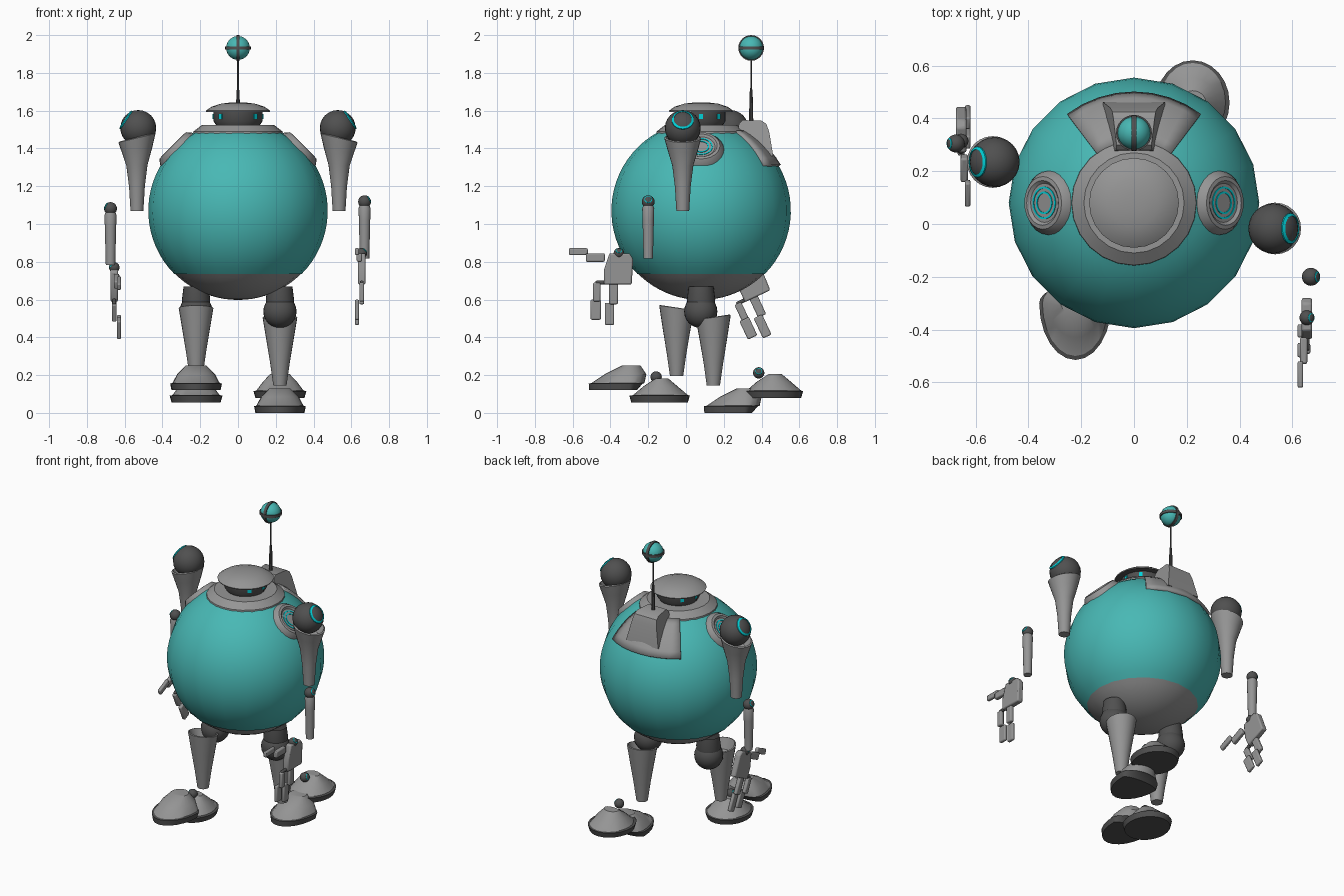
import bpy, bmesh
from math import sin, cos, pi, radians
from mathutils import Vector, Matrix

cube = bpy.data.objects.get("Cube")
if cube:
    bpy.data.objects.remove(cube, do_unlink=True)


def material(name, r, g, b):
    m = bpy.data.materials.new(name)
    m.use_nodes = True
    m.diffuse_color = (r, g, b, 1)
    m.node_tree.nodes["Principled BSDF"].inputs["Base Color"].default_value = (r, g, b, 1)
    return m


teal = material("teal_shell", .065, .48, .46)
gray = material("light_gray", .3, .3, .3)
dark = material("dark_gray", .08, .08, .08)
cyan = material("bright_cyan", 0, .65, .7)
parts = []


def finish(name, bm, mats, loc=(0, 0, 0), axis=(0, 0, 1)):
    bmesh.ops.remove_doubles(bm, verts=bm.verts, dist=1e-5)
    bmesh.ops.recalc_face_normals(bm, faces=bm.faces)
    mesh = bpy.data.meshes.new(name)
    bm.to_mesh(mesh)
    bm.free()
    for m in mats:
        mesh.materials.append(m)
    ob = bpy.data.objects.new(name, mesh)
    bpy.context.collection.objects.link(ob)
    turn = Vector((0, 0, 1)).rotation_difference(Vector(axis))
    ob.matrix_world = Matrix.Translation(loc) @ turn.to_matrix().to_4x4()
    parts.append(ob)
    return ob


def skin(bm, rings, band_mats=()):
    """Bridge successive closed rings of points with faces."""
    loops = [[bm.verts.new(p) for p in ring] for ring in rings]
    n = len(loops[0])
    for b, (lo, hi) in enumerate(zip(loops, loops[1:])):
        for i in range(n):
            quad = (lo[i], lo[(i + 1) % n], hi[(i + 1) % n], hi[i])
            bm.faces.new(quad).material_index = band_mats[b] if band_mats else 0
    return loops


def lathe(name, profile, mat, loc=(0, 0, 0), axis=(0, 0, 1), seg=24, slant=(0, 0)):
    """Spin a (radius, height) profile; slant tips the upper end."""
    bm = bmesh.new()
    top = max(z for r, z in profile)
    rings = []
    for r, z in profile:
        ring = []
        for i in range(seg):
            x, y = r * cos(2 * pi * i / seg), r * sin(2 * pi * i / seg)
            ring.append((x, y, z + (slant[0] * x + slant[1] * y) * (z / top) ** 3 if any(slant) else z))
        rings.append(ring)
    skin(bm, rings)
    return finish(name, bm, [mat], loc, axis)


def arc(radius, start, end, steps):
    angles = [radians(start + (end - start) * i / steps) for i in range(steps + 1)]
    return [(radius * sin(a), radius * cos(a)) for a in angles]


def ball(name, radius, mat, loc):
    return lathe(name, arc(radius, 0, 180, 12), mat, loc)


def band(name, inner, outer, z, thick, mat, loc, axis=(0, 0, 1)):
    ring = [(inner, z - thick), (outer, z - thick), (outer, z + thick), (inner, z + thick), (inner, z - thick)]
    return lathe(name, ring, mat, loc, axis)


def joint(name, radius, loc, axis):
    """Dark ball joint with a glowing ring on one side."""
    ring = [(.61, .77), (.61, .84), (.5, .9), (.5, .84)]
    return [ball(name, radius, dark, loc),
            lathe(name + "_ring", [(r * radius, z * radius) for r, z in ring], cyan, loc, axis)]


def prism(name, outline, mat, loc=(0, 0, 0)):
    """Side outline of (y, z, half width) points, closed on both sides."""
    bm = bmesh.new()
    loops = skin(bm, [[(w * s, y, z) for y, z, w in outline] for s in (-1, 1)])
    for loop in loops:
        bm.faces.new(loop)
    return finish(name, bm, [mat], loc)


def bevel(ob, width):
    mod = ob.modifiers.new("soft_edges", "BEVEL")
    mod.width, mod.segments = width, 2
    return ob


def box(name, x, y0, y1, z0, z1, half, mat):
    return bevel(prism(name, [(y0, z0, half), (y1, z0, half), (y1, z1, half), (y0, z1, half)], mat, (x, 0, 0)), .007)


def foot_piece(name, rings, loc):
    """Oval rings of (z, half width, front length, back length)."""
    bm = bmesh.new()
    n = 24
    pts = [[(w * cos(2 * pi * i / n), (b if i < n / 2 else f) * sin(2 * pi * i / n), z) for i in range(n)]
           for z, w, f, b in rings]
    loops = skin(bm, pts, (1, 1, 0, 0))
    bm.faces.new(loops[0]).material_index = 1
    bm.faces.new(loops[-1])
    return finish(name, bm, [gray, dark], loc)


# Round body with lower cap and collar
centre = Vector((0, .08, 1.07))
lathe("body_shell", arc(.475, 28, 135, 20), teal, centre, seg=20)
lathe("body_lower_cap", arc(.472, 134, 180, 10), gray, centre, seg=20)
lathe("collar", [(.238, .405), (.236, .42), (.19, .455), (0, .455)], gray, centre)

# Neck, hat and lights
lathe("neck", [(.11, 1.515), (.13, 1.545), (.13, 1.6)], dark, (0, .08, 0))
lathe("hat_underside", [(.12, 1.592), (.168, 1.596)], dark, (0, .08, 0))
lathe("hat", [(.168, 1.594), (.17, 1.6), (.14, 1.621), (.09, 1.637), (.04, 1.643), (0, 1.644)], gray, (0, .08, 0))
for k in (-3, -2, -1, 1, 2, 3):
    a = radians(45 * k)
    light = box("neck_light", 0, -.004, .004, -.013, .013, .011, cyan)
    light.modifiers.clear()
    light.matrix_world = Matrix.Translation((.13 * sin(a), .08 - .13 * cos(a), 1.57)) @ Matrix.Rotation(a, 4, "Z")

# Back plate following the shell, and the antenna pack
bm = bmesh.new()
grid = [[bm.verts.new(Vector((sin(p) * sin(a), sin(p) * cos(a), cos(p))) * .487)
         for a in [radians(-37 + 74 * i / 8) for i in range(9)]]
        for p in [radians(29 + 31 * j / 6) for j in range(7)]]
for r0, r1 in zip(grid, grid[1:]):
    for i in range(8):
        bm.faces.new((r0[i], r0[i + 1], r1[i + 1], r1[i]))
plate = finish("back_plate", bm, [gray], centre)
solid = plate.modifiers.new("thickness", "SOLIDIFY")
solid.thickness, solid.offset = .025, -1
prism("antenna_pack", [(.27, 1.46, .085), (.28, 1.53, .068), (.3, 1.55, .066), (.4, 1.547, .078), (.425, 1.53, .082),
                       (.44, 1.49, .09), (.462, 1.36, .118), (.4, 1.36, .115)], gray)

# Antenna
tip = (0, .345, 1.932)
lathe("antenna_rod", [(.012, 1.53), (.011, 1.6), (.008, 1.7), (.005, 1.72), (.004, 1.88)], dark, (0, .345, 0), seg=10)
ball("antenna_ball", .063, teal, tip)
band("antenna_ring_flat", .058, .068, 0, .009, dark, tip)
band("antenna_ring_upright", .058, .068, 0, .009, dark, tip, (1, 0, 0))

# Shared limb shapes
upper_arm = [(0, 0), (.034, 0), (.042, .13), (.056, .24), (.08, .32), (.098, .385), (.09, .39), (.06, .33), (0, .31)]
thigh = [(0, 0), (.035, 0), (.052, .12), (.072, .24), (.092, .36), (.084, .363), (.06, .3), (0, .28)]
forearm = [(0, 0), (.025, 0), (.03, .2), (.032, .265), (.024, .285), (0, .285)]
toe = [(0, .13, .213, .04), (.035, .137, .215, .07), (.038, .125, .2, .08), (.085, .1, .13, .09), (.13, .055, .04, .06)]
heel = [(0, .13, .15, .15), (.035, .14, .16, .16), (.038, .125, .14, .15), (.085, .09, .085, .095), (.127, .05, .02, .045)]


def hand(side, wrist, swing):
    """Palm, two jointed fingers and a thumb around the wrist."""
    inner = -side * .025
    edge = [(-.05, 0), (.055, 0), (.075, -.03), (.068, -.165), (-.08, -.165), (-.08, -.09)]
    made = [bevel(prism("palm", [(y, z, .02) for y, z in edge], gray), .008),
            box("front_knuckle", 0, -.125, -.06, -.165, -.145, .01, dark),
            box("front_finger_upper", 0, -.137, -.098, -.255, -.155, .013, gray),
            box("front_finger_tip", inner, -.15, -.095, -.352, -.245, .011, gray),
            box("rear_finger_upper", 0, -.052, -.005, -.27, -.16, .013, gray),
            box("rear_finger_tip", inner, -.075, -.025, -.38, -.262, .011, gray),
            box("thumb_base", inner / 2, -.175, -.075, -.045, 0, .014, gray),
            box("thumb_tip", inner, -.265, -.165, -.01, .027, .011, gray)]
    made += joint("wrist_ball", .028, (0, 0, 0), (side, 0, .9))
    place = Matrix.Translation(wrist) @ Matrix.Rotation(radians(swing), 4, "X")
    for ob in made:
        ob.matrix_world = place @ ob.matrix_world


# Limbs: each side has its own step of the stride
stride = {
    1: dict(arm=-.017, elbow=(.67, -.2, 1.118), wrist=(.655, -.355, .845), swing=0, thigh=(.145, .145), tip=.15,
            toe=(.31, 0), heel=(.46, .08), ankle=(.385, .212)),
    -1: dict(arm=.235, elbow=(-.675, .305, 1.082), wrist=(-.655, .315, .77), swing=25, thigh=(-.05, .195), tip=-.15,
             toe=(-.3, .12), heel=(-.14, .056), ankle=(-.158, .19))}
for s, pose in stride.items():
    side = "left_" if s > 0 else "right_"
    # Shoulder socket
    out = (s, 0, 1)
    lathe(side + "socket", [(.125, .44), (.12, .464), (.1, .488), (.085, .49), (.074, .48), (0, .48)], gray, centre, out)
    for r in (.036, .055):
        band(side + "socket_light", r, r + .007, .481, .002, cyan, centre, out)
    # Arm
    joint(side + "shoulder", .095, (s * .528, pose["arm"], 1.508), (s * .83, 0, .55))
    lathe(side + "upper_arm", upper_arm, gray, (s * .535, pose["arm"], 1.07), slant=(-s * .25, 0))
    elbow = Vector(pose["elbow"])
    joint(side + "elbow", .034, elbow, (s, 0, .5))
    lathe(side + "forearm", forearm, gray, elbow - Vector((0, 0, .3)), seg=16)
    hand(s, pose["wrist"], pose["swing"])
    # Leg
    lathe(side + "hip_stub", [(.07, .56), (.075, .6), (.066, .67)], dark, (s * .222, .08, 0))
    ball(side + "hip_ball", .088, dark, (s * .222, .078, .537))
    y, z = pose["thigh"]
    lathe(side + "thigh", thigh, gray, (s * .222, y, z), slant=(0, pose["tip"]))
    # Foot
    foot_piece(side + "toe", toe, (s * .222, *pose["toe"]))
    foot_piece(side + "heel", heel, (s * .222, *pose["heel"]))
    joint(side + "ankle", .03, (s * .222, *pose["ankle"]), (s, 0, .4))

# Smooth shading with sharp edges kept
bpy.ops.object.select_all(action="DESELECT")
for ob in parts:
    ob.select_set(True)
bpy.context.view_layer.objects.active = parts[0]
bpy.ops.object.shade_smooth_by_angle(angle=radians(35))
